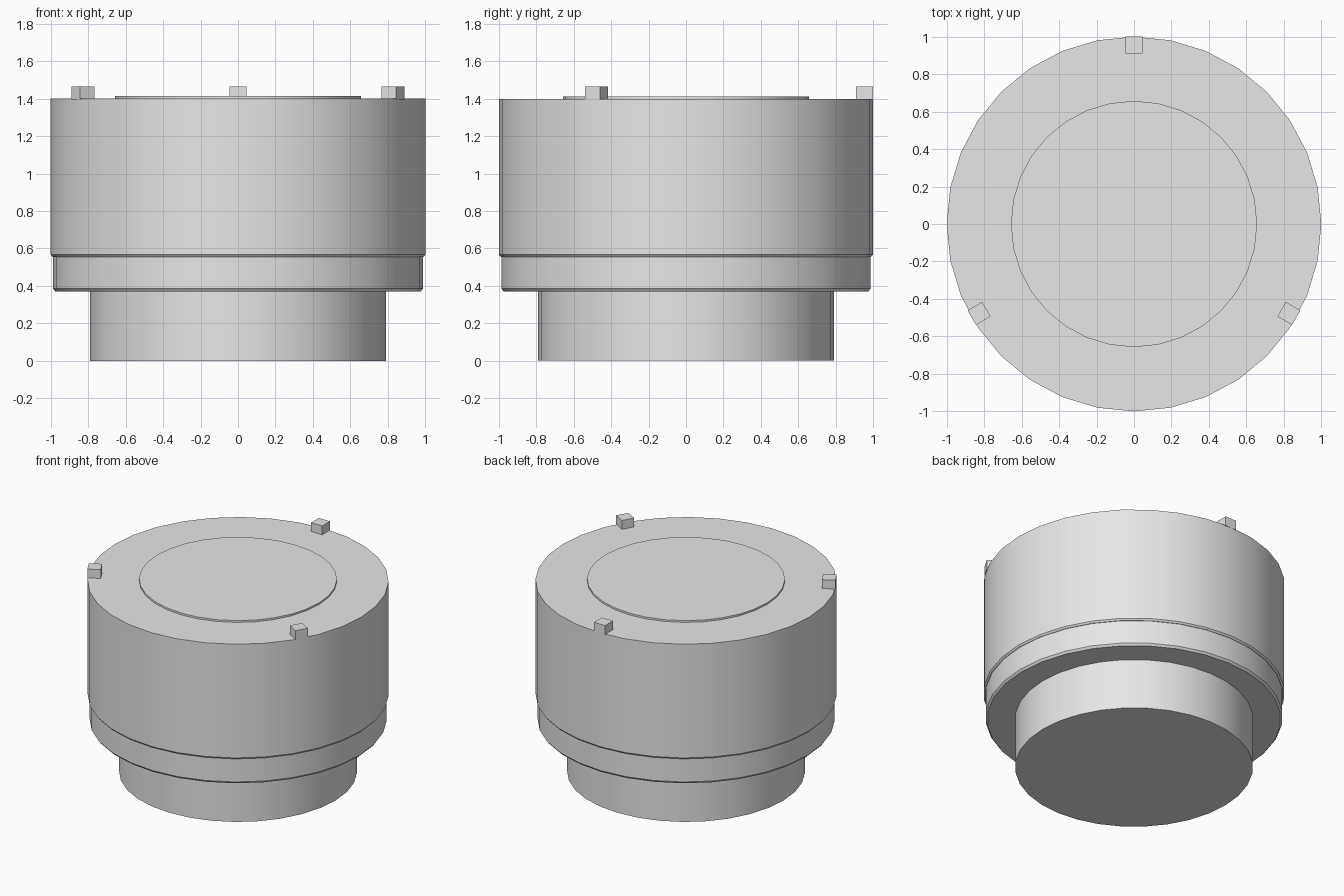
import bpy
import bmesh
from math import cos, sin, radians, tau

SIDES = 32

if "Cube" in bpy.data.objects:
    bpy.data.objects.remove(bpy.data.objects["Cube"], do_unlink=True)

grey = bpy.data.materials.new("plain grey")
grey.use_nodes = True
grey.diffuse_color = (0.8, 0.8, 0.8, 1)
grey.node_tree.nodes["Principled BSDF"].inputs["Base Color"].default_value = grey.diffuse_color


def add_object(name, bm):
    bmesh.ops.recalc_face_normals(bm, faces=bm.faces)
    mesh = bpy.data.meshes.new(name)
    bm.to_mesh(mesh)
    bm.free()
    mesh.materials.append(grey)
    obj = bpy.data.objects.new(name, mesh)
    bpy.context.collection.objects.link(obj)
    return obj


def turned(name, profile):
    """Capped solid of revolution from (radius, height) pairs."""
    bm = bmesh.new()
    rings = [[bm.verts.new((r * cos(tau * i / SIDES), r * sin(tau * i / SIDES), z))
              for i in range(SIDES)] for r, z in profile]
    for low, high in zip(rings, rings[1:]):
        for i in range(SIDES):
            j = (i + 1) % SIDES
            bm.faces.new((low[i], low[j], high[j], high[i]))
    bm.faces.new(rings[0][::-1])
    bm.faces.new(rings[-1])
    obj = add_object(name, bm)
    bpy.ops.object.select_all(action="DESELECT")
    obj.select_set(True)
    bpy.context.view_layer.objects.active = obj
    bpy.ops.object.shade_smooth_by_angle(angle=radians(30))
    return obj


# Stacked round parts, bottom to top
turned("base_plug", [(0.79, 0), (0.79, 0.375)])
turned("lower_collar", [(0.975, 0.37), (0.987, 0.385), (0.987, 0.565)])
turned("main_body", [(0.99, 0.555), (1.0, 0.567), (1.0, 1.4)])
turned("top_disc", [(0.657, 1.395), (0.657, 1.413)])

# Three square lugs around the rim
for label, angle in (("back", 90), ("front_right", 210), ("front_left", 330)):
    bm = bmesh.new()
    bmesh.ops.create_cube(bm, size=1)
    bmesh.ops.scale(bm, vec=(0.09, 0.09, 0.07), verts=bm.verts)
    lug = add_object(label + "_lug", bm)
    a = radians(angle)
    lug.location = (0.955 * cos(a), 0.955 * sin(a), 1.43)
    lug.rotation_euler.z = a
